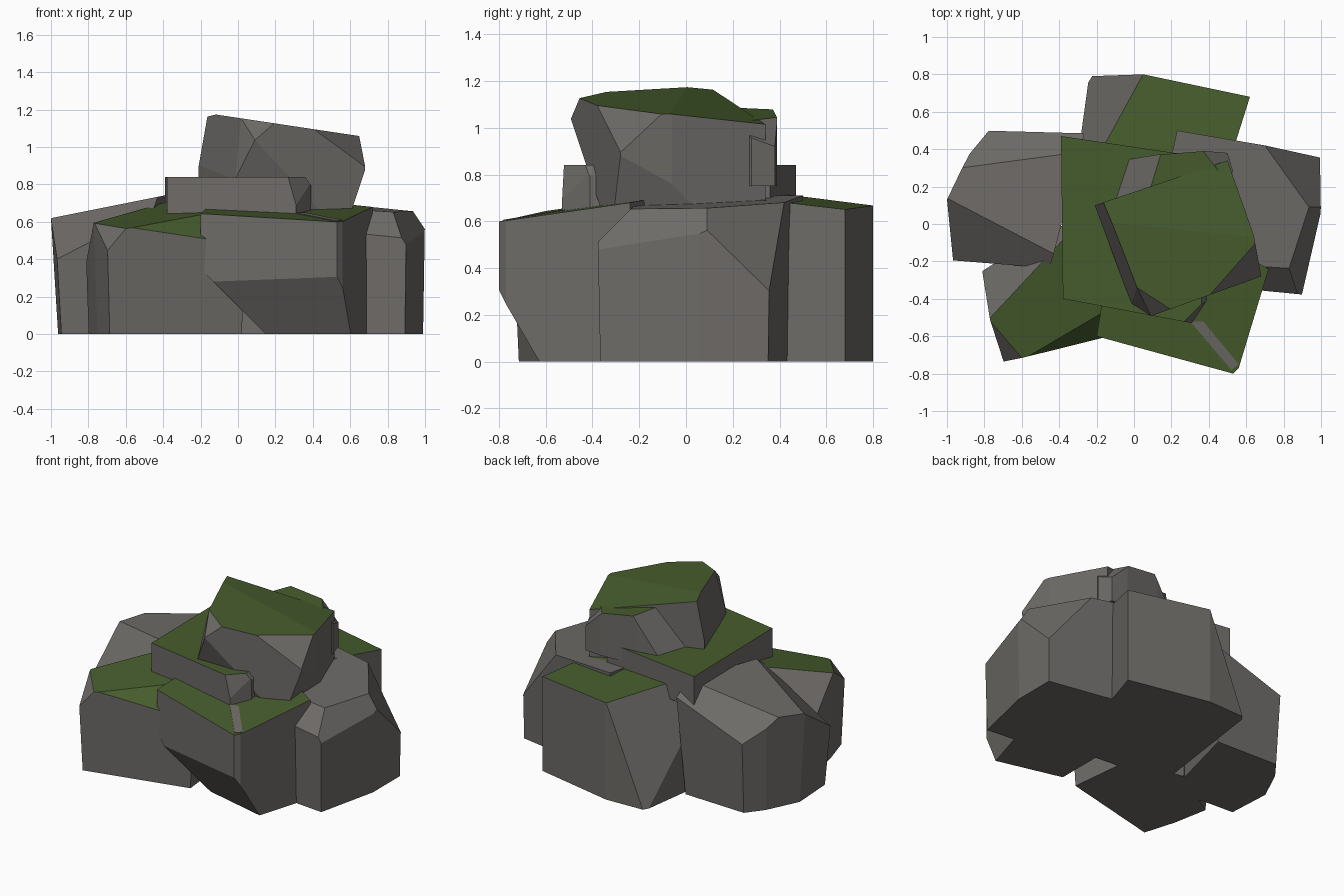
import bpy, bmesh, math
from mathutils import Vector

cube = bpy.data.objects.get("Cube")
if cube:
    bpy.data.objects.remove(cube)


def material(name, colour):
    mat = bpy.data.materials.new(name)
    mat.use_nodes = True
    mat.diffuse_color = (*colour, 1)
    shader = mat.node_tree.nodes["Principled BSDF"]
    shader.inputs["Base Color"].default_value = (*colour, 1)
    return mat


STONE = material("stone_grey", (.155, .147, .137))
MOSS = material("moss_green", (.062, .108, .026))


def rock(name, plan, top, slope, base=0, foot=1, chips=(), moss_limit=.65):
    """Extrude a plan up to a sloping top, then chip corners off with planes.

    foot scales the plan at the base; each chip is (point, outward direction).
    Faces pointing up more than moss_limit carry moss; a limit of 1 is bare.
    """
    corners = [Vector(p) for p in plan]
    middle = sum(corners, Vector((0, 0))) / len(corners)
    bm = bmesh.new()
    for corner in corners:
        bm.verts.new((*corner, top + corner.dot(Vector(slope))))
        bm.verts.new((*middle.lerp(corner, foot), base))
    bmesh.ops.convex_hull(bm, input=bm.verts)

    for point, direction in chips:
        geometry = [*bm.verts, *bm.edges, *bm.faces]
        bmesh.ops.bisect_plane(bm, geom=geometry, plane_co=point,
                               plane_no=direction, clear_outer=True)

    # Close the chipped shell and merge its flat facets
    bmesh.ops.delete(bm, geom=bm.edges[:], context='EDGES_FACES')
    bmesh.ops.convex_hull(bm, input=bm.verts)
    loose = [v for v in bm.verts if not v.link_faces]
    bmesh.ops.delete(bm, geom=loose, context='VERTS')
    bmesh.ops.dissolve_limit(bm, angle_limit=math.radians(3),
                             verts=bm.verts, edges=bm.edges)
    bmesh.ops.recalc_face_normals(bm, faces=bm.faces)
    bm.normal_update()
    for face in bm.faces:
        face.material_index = int(moss_limit < 1 and face.normal.z > moss_limit)

    mesh = bpy.data.meshes.new(name)
    bm.to_mesh(mesh)
    bm.free()
    mesh.materials.append(STONE)
    mesh.materials.append(MOSS)
    bpy.context.collection.objects.link(bpy.data.objects.new(name, mesh))


# Bare boulder on the right, chipped at the back and front
rock("right_boulder",
     plan=[(-1, .13), (-.98, -.21), (-.45, -.24), (-.42, 0), (-.26, .49),
           (-.78, .51), (-.88, .38)],
     top=.82, slope=(.2, 0), foot=.88, moss_limit=1,
     chips=[((-.88, .31, .64), (-1, 3, 3)),
            ((-.98, -.2, .39), (-4, -5, 7))])

# Bare boulder on the left, chipped around its outer rim
rock("left_boulder",
     plan=[(.23, .5), (.7, .42), (1, .36), (1, .06), (.9, -.38), (.6, -.35), (.1, -.1)],
     top=.71, slope=(-.06, .03), foot=.97, moss_limit=1,
     chips=[((.7, .42, .68), (3, 2, 2)),
            ((.83, -.24, .65), (3, -1, 2)),
            ((.83, -.24, .65), (0, -1, 1))])

# Mossy boulder at the back, filling the middle of the pile
rock("back_boulder",
     plan=[(.05, .8), (.62, .68), (.5, .3), (.2, -.2), (-.37, -.15), (-.28, .45),
           (-.24, .79)],
     top=.75, slope=(-.05, -.1),
     chips=[((.05, .8, .67), (-5, 3, 2))])

# Mossy boulder at the front right
rock("front_right_boulder",
     plan=[(-.82, -.25), (-.77, -.51), (-.7, -.74), (.05, -.56), (0, -.1), (-.42, 0),
           (-.55, -.1)],
     top=.75, slope=(.07, .2), foot=.94,
     chips=[((-.6, -.71, .58), (2, -5, 5)),
            ((-.77, -.51, .6), (-1, -1, 1)),
            ((-.77, -.51, .6), (-3, 2, 3))])

# Mossy overhanging boulder at the front, with a bare seam across its moss
rock("front_boulder",
     plan=[(-.2, -.6), (.53, -.8), (.56, -.77), (.72, -.24), (.3, 0), (-.12, -.1)],
     top=.73, slope=(-.02, .15),
     chips=[((.52, -.8, .31), (-2, -8, -5)),
            ((-.2, -.6, .35), (-1, 0, -1))])
rock("front_seam",
     plan=[(.52, -.78), (.56, -.75), (.37, -.52), (.3, -.52)],
     top=.734, slope=(-.02, .15), base=.6, moss_limit=1)

# Flat mossy slab in the middle, chipped at its front left corner
rock("middle_slab",
     plan=[(-.39, .47), (-.38, -.4), (.31, -.53), (.39, -.41), (.35, .36)],
     top=.84, slope=(0, 0), base=.62,
     chips=[((.28, -.51, .84), (3, -3, 1)),
            ((.36, -.4, .84), (3, 0, 2))])

# Mossy chunk tucked behind the cap
rock("rear_chunk",
     plan=[(-.12, .33), (.12, .37), (.38, .39), (.5, .38), (.53, .28), (.4, .1), (-.1, .12)],
     top=1.1, slope=(-.15, 0), base=.75,
     chips=[((.12, .36, 1.05), (-3, 1, 2)),
            ((.38, .38, 1.04), (3, 2, 3))])

# Large tilted cap rock, undercut on its left and front sides
rock("cap_rock",
     plan=[(-.21, .1), (.5, .34), (.64, -.06), (.68, -.28), (.07, -.5), (.01, -.49)],
     top=1.156, slope=(-.15, 0), base=.66, moss_limit=.85,
     chips=[((.63, -.06, 1.06), (1, 1, 6)),
            ((.39, -.38, 1.11), (4, -3, 4)),
            ((-.15, .09, 1.18), (-5, -2, 1)),
            ((.05, -.36, 1.15), (-1, -2, 2)),
            ((.05, -.49, 1.03), (0, -3, -1)),
            ((.68, -.28, .88), (3, 0, -1))])
